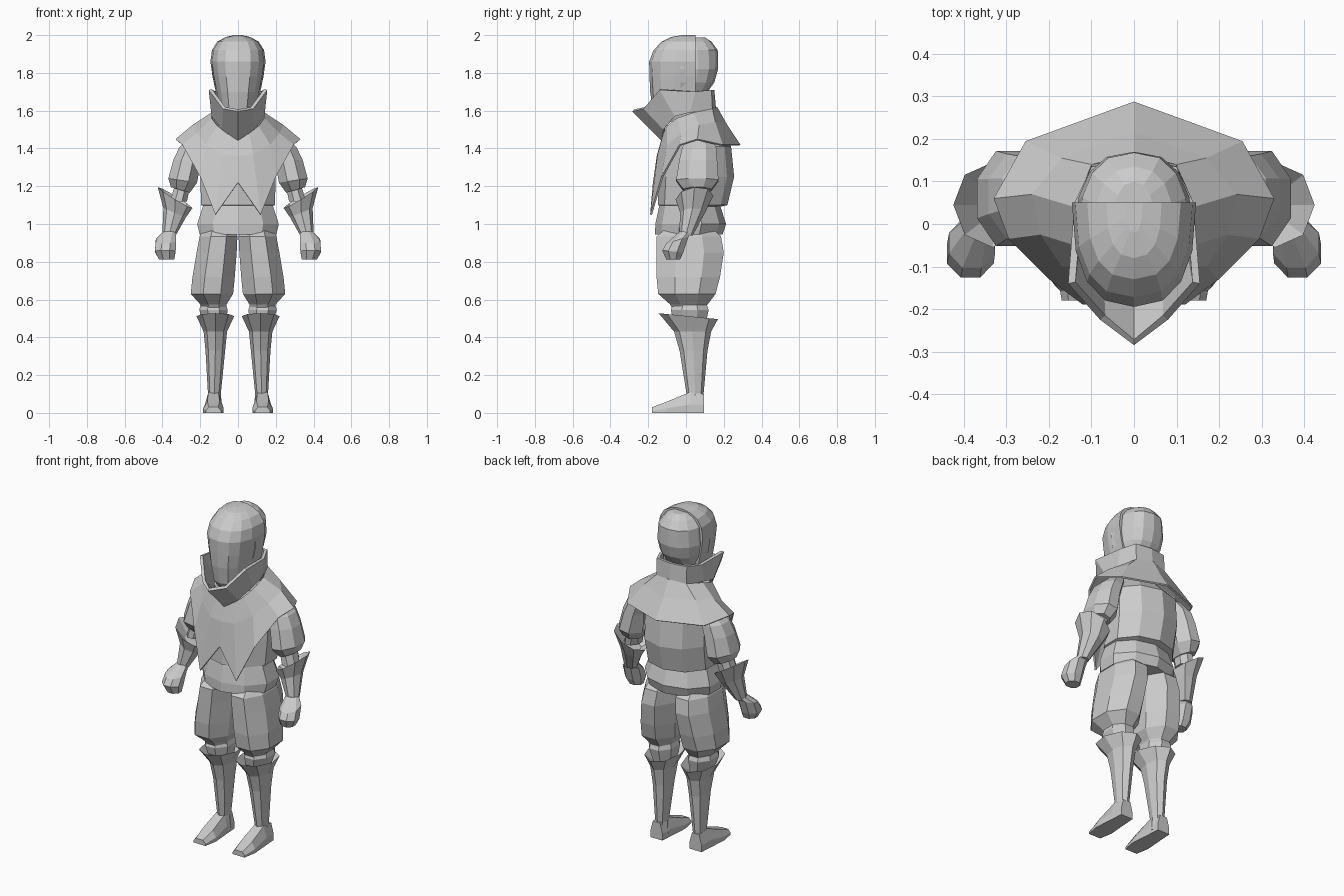
import bpy, bmesh, math

grey = bpy.data.materials.new("plain_grey")
grey.diffuse_color = (0.6, 0.6, 0.6, 1)


def skin(name, rings, closed=True, caps=(True, True), mirror=False, thick=0):
    """Bridge rings of points into a flat-shaded surface."""
    bm = bmesh.new()
    vs = [[bm.verts.new(p) for p in r] for r in rings]
    n = len(rings[0])
    for a, b in zip(vs, vs[1:]):
        for i in range(n if closed else n - 1):
            j = (i + 1) % n
            bm.faces.new((a[i], a[j], b[j], b[i]))
    if caps[0]:
        bm.faces.new(vs[0][::-1])
    if caps[1]:
        bm.faces.new(vs[-1])
    bmesh.ops.recalc_face_normals(bm, faces=bm.faces)
    me = bpy.data.meshes.new(name)
    bm.to_mesh(me)
    bm.free()
    me.materials.append(grey)
    ob = bpy.data.objects.new(name, me)
    bpy.context.collection.objects.link(ob)
    if mirror:
        m = ob.modifiers.new("Mirror", 'MIRROR')
        m.use_mirror_merge = False
    if thick:
        s = ob.modifiers.new("Solidify", 'SOLIDIFY')
        s.thickness = thick
    return ob


def ring(cx, cy, z, rx, ry, sx=0, sy=0, n=8, flat=True):
    """Polygon ring; sx and sy tilt it; flat puts edges, not corners, on the axes."""
    ph = math.pi / n if flat else 0
    k = 1 / math.cos(ph)
    pts = []
    for i in range(n):
        a = 2 * math.pi * i / n + ph
        x, y = rx * k * math.cos(a), ry * k * math.sin(a)
        pts.append((cx + x, cy + y, z + sx * x + sy * y))
    return pts


def tube(name, rows, mirror=False, **kw):
    return skin(name, [ring(*r, **kw) for r in rows], mirror=mirror)


def whole(half):
    """Complete a half ring that runs from back centre to front centre."""
    return half + [(-x, y, z) for x, y, z in half[-2:0:-1]]


def arc(z, rx, depth, y0, back, n=9):
    """Half-round ring from side to side, bulging to the front or back."""
    s = 1 if back else -1
    out = []
    for i in range(n):
        a = math.pi * i / (n - 1)
        c, d = math.cos(a), math.sin(a)
        out.append((rx * math.copysign(abs(c) ** 0.8, c), y0 + s * depth * d ** 0.8, z))
    return out


# Head: front mask and rounded back of the skull
skin("head_front", [arc(z, rx, d, 0.05, False) for z, rx, d in (
    (1.54, .085, .18), (1.6, .1, .225), (1.7, .118, .24), (1.78, .135, .243),
    (1.86, .146, .245), (1.92, .138, .222), (1.965, .11, .18), (1.99, .065, .13),
    (2.0, .02, .07))])
skin("head_back", [arc(z, rx, d, -.03, True) for z, rx, d in (
    (1.6, .09, .13), (1.7, .11, .145), (1.75, .128, .18), (1.82, .139, .2),
    (1.92, .13, .198), (1.965, .095, .165), (1.988, .05, .13))])

# Standing collar with a forward point
skin("collar", [whole(h) for h in (
    [(0, .16, 1.6), (.1, .14, 1.6), (.138, .02, 1.59), (.14, -.06, 1.57),
     (.085, -.12, 1.5), (0, -.13, 1.44)],
    [(0, .15, 1.71), (.1, .135, 1.71), (.14, .05, 1.7), (.155, -.14, 1.71),
     (.08, -.225, 1.61), (0, -.285, 1.595)])], caps=(False, False), thick=.018)

# Shoulder cape with two pointed front flaps
skin("cape", [whole(h) for h in (
    [(0, .165, 1.62), (.1, .14, 1.61), (.14, .04, 1.59), (.14, -.05, 1.56),
     (.11, -.1, 1.52), (.06, -.12, 1.48), (0, -.13, 1.45)],
    [(0, .215, 1.53), (.17, .155, 1.54), (.24, .07, 1.525), (.22, -.025, 1.48),
     (.17, -.1, 1.42), (.08, -.15, 1.37), (0, -.155, 1.36)],
    [(0, .288, 1.42), (.255, .195, 1.42), (.33, .06, 1.45), (.295, -.035, 1.42),
     (.2, -.13, 1.25), (.12, -.19, 1.05), (0, -.175, 1.22)])],
    caps=(False, False), thick=.01)

# Shirt and hips
tube("shirt", [(0, .04, 1.52, .12, .09), (0, .06, 1.41, .2, .17),
               (0, .055, 1.25, .2, .19), (0, .035, 1.1, .195, .175),
               (0, .03, 1.09, .17, .14)], n=10)
tube("hips", [(0, .02, 1.14, .17, .14), (0, .02, 1.09, .187, .155),
              (0, .025, 1.0, .216, .178), (0, .015, .945, .203, .17)], n=10)

# Baggy trouser legs
tube("trouser_leg", [(.1, .015, .97, .085, .13), (.103, .015, .935, .1, .17),
                     (.113, .022, .85, .106, .178), (.129, .012, .72, .112, .168),
                     (.138, .005, .63, .112, .152), (.13, .015, .575, .07, .1),
                     (.125, .015, .55, .06, .085)], mirror=True)
tube("knee", [(.13, .02, .6, .06, .08), (.13, .02, .545, .075, .1),
              (.125, .02, .5, .065, .09), (.12, .03, .45, .05, .07)], mirror=True)

# Boots with flared cuffs, and wedge-shaped feet
tube("boot", [(.12, .02, .45, .05, .07), (.12, .012, .512, .1, .157, 0, -.1),
              (.12, .035, .43, .062, .098), (.12, .04, .33, .052, .074),
              (.125, .048, .1, .034, .045), (.128, .05, .02, .045, .045)],
     mirror=True, flat=False)
skin("foot", [[(.13 - w, y, 0), (.13 + w, y, 0), (.13 + w, y, t * .4),
               (.13 + w * .6, y, t), (.13 - w * .6, y, t), (.13 - w, y, t * .4)]
              for y, w, t in ((.095, .04, .1), (.02, .045, .11),
                              (-.1, .054, .06), (-.18, .04, .03))], mirror=True)

# Sleeves, flared gauntlets and fists
tube("sleeve", [(.2, .07, 1.46, .05, .06), (.243, .07, 1.405, .068, .09),
                (.268, .065, 1.34, .074, .1), (.293, .06, 1.23, .076, .112, .15),
                (.305, .06, 1.18, .05, .075, .3)], mirror=True)
tube("forearm", [(.29, .06, 1.22, .04, .06), (.315, .05, 1.12, .045, .055)], mirror=True)
tube("gauntlet", [(.325, .045, 1.09, .045, .055, .5),
                  (.333, .045, 1.14, .092, .1, .6, .1),
                  (.335, .035, 1.06, .06, .066, .4), (.365, 0, .94, .036, .036)],
     mirror=True, flat=False)
tube("fist", [(.362, 0, .96, .032, .034), (.381, -.045, .915, .054, .058, 0, .3),
              (.385, -.07, .855, .055, .056, 0, -.1), (.378, -.068, .812, .04, .036)],
     mirror=True)
